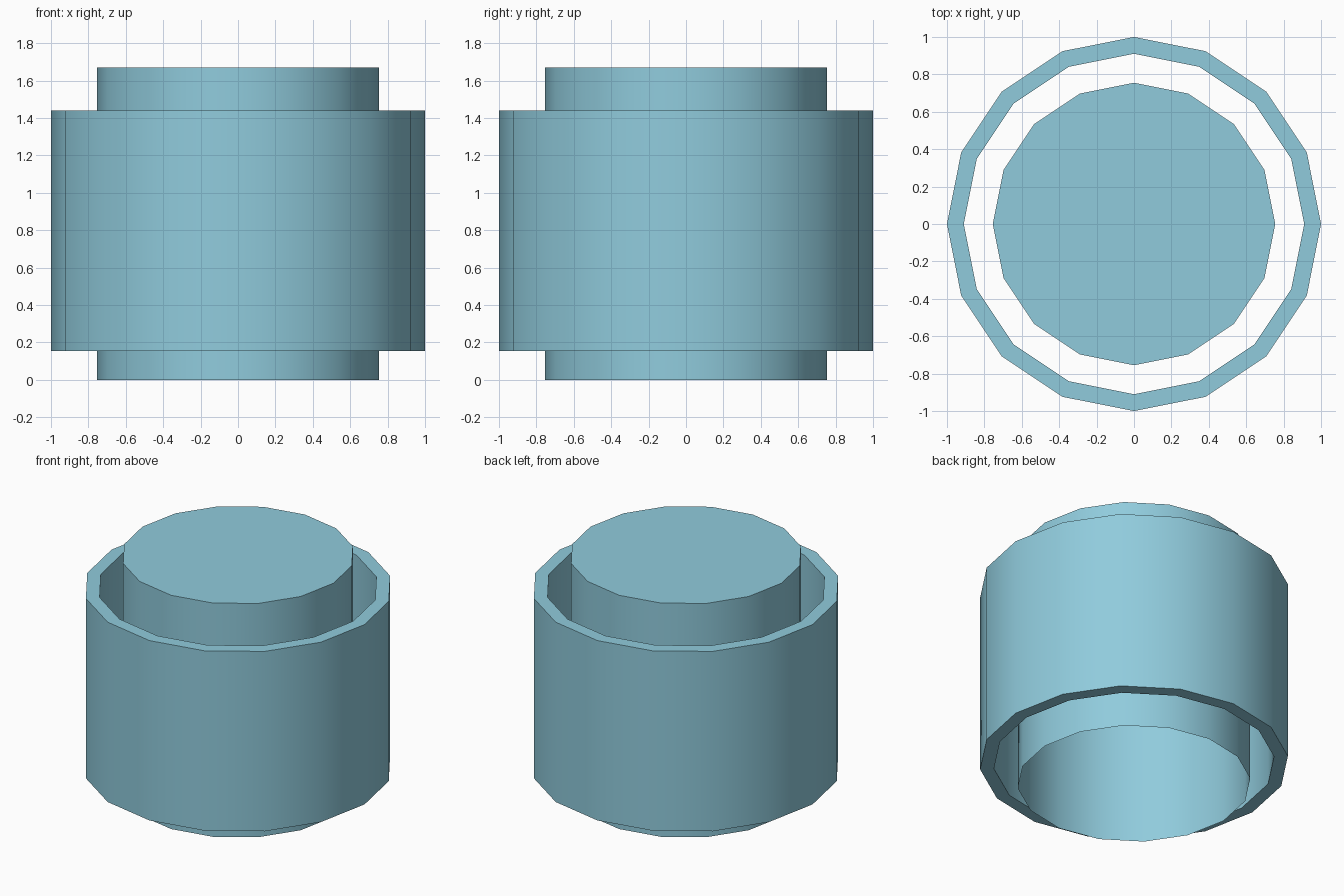
import bpy, bmesh, math

cube = bpy.data.objects.get("Cube")
if cube:
    bpy.data.objects.remove(cube, do_unlink=True)

SIDES = 16
COLOUR = (0.28, 0.60, 0.72, 1.0)

mat = bpy.data.materials.new("pale_teal")
mat.use_nodes = True
mat.diffuse_color = COLOUR
mat.node_tree.nodes["Principled BSDF"].inputs["Base Color"].default_value = COLOUR


def lathe(name, profile, closed=False, cap_top=False):
    """Turn (radius, z) points around the z axis into a smooth-walled object."""
    bm = bmesh.new()
    rings = []
    for r, z in profile:
        angles = [2 * math.pi * i / SIDES for i in range(SIDES)]
        rings.append([bm.verts.new((r * math.cos(a), r * math.sin(a), z)) for a in angles])
    pairs = list(zip(rings, rings[1:]))
    if closed:
        pairs.append((rings[-1], rings[0]))
    for low, high in pairs:
        for i in range(SIDES):
            j = (i + 1) % SIDES
            bm.faces.new((low[i], low[j], high[j], high[i]))
    if cap_top:
        bm.faces.new(rings[-1])
    mesh = bpy.data.meshes.new(name)
    bm.to_mesh(mesh)
    bm.free()
    mesh.materials.append(mat)
    obj = bpy.data.objects.new(name, mesh)
    bpy.context.collection.objects.link(obj)
    bpy.ops.object.select_all(action='DESELECT')
    obj.select_set(True)
    bpy.context.view_layer.objects.active = obj
    bpy.ops.object.shade_smooth_by_angle(angle=math.radians(40))
    return obj


# Thick outer sleeve, open at both ends
lathe("outer_sleeve", [(1.0, 0.155), (1.0, 1.44), (0.91, 1.44), (0.91, 0.155)], closed=True)

# Thin inner drum, closed on top and open underneath
lathe("inner_drum", [(0.755, 0.0), (0.755, 1.67)], cap_top=True)
